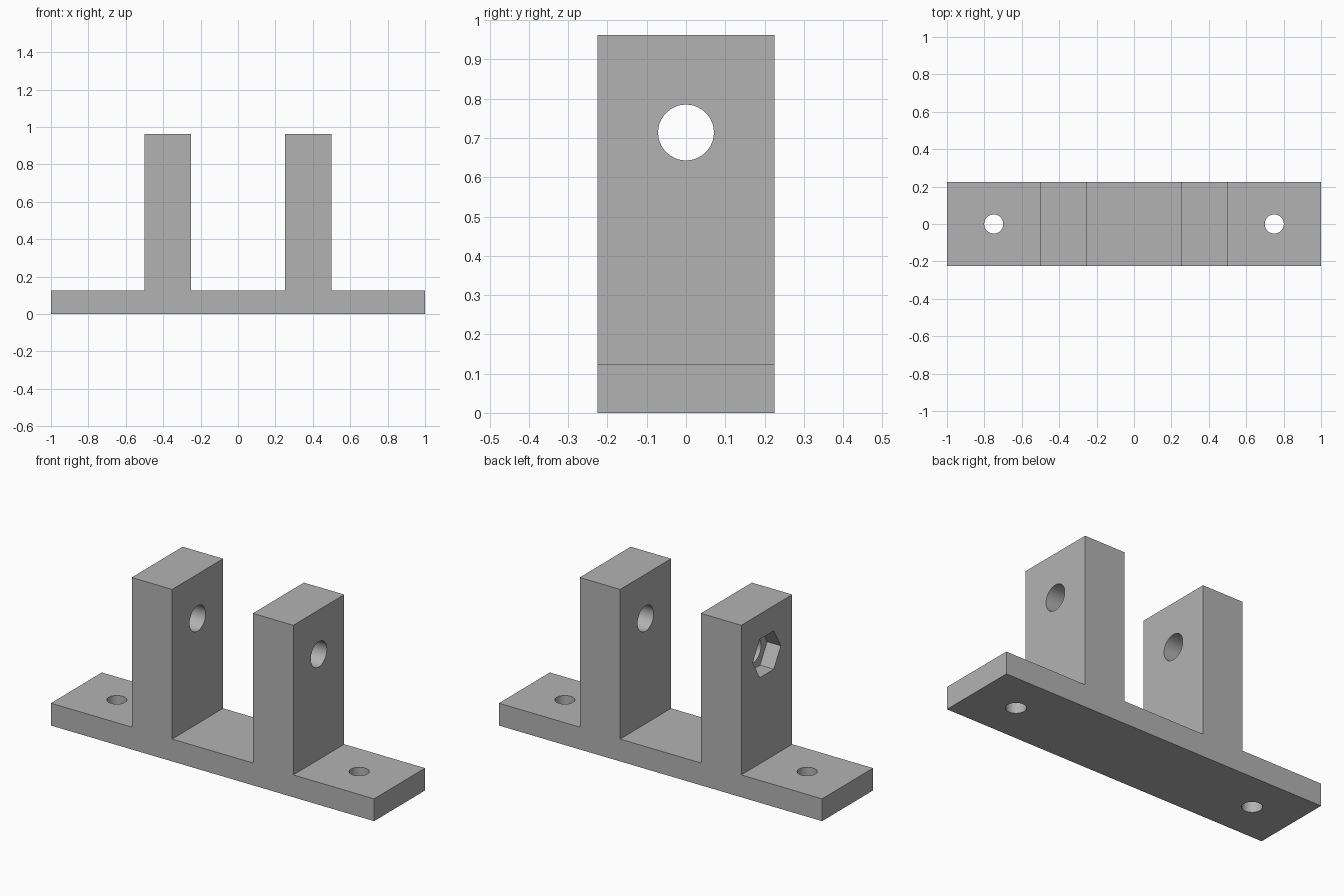
import bpy, bmesh, math
from mathutils import Matrix, Vector

cube = bpy.data.objects.get("Cube")
if cube:
    bpy.data.objects.remove(cube, do_unlink=True)

DEPTH, BASE, TOP = 0.45, 0.125, 0.962
AXLE_Z, AXLE_R, SCREW_R = 0.714, 0.071, 0.051
NUT_R, NUT_DEPTH = 0.124, 0.085

grey = bpy.data.materials.new("plain grey")
grey.use_nodes = True
colour = (0.45, 0.45, 0.45, 1)
grey.diffuse_color = colour
grey.node_tree.nodes["Principled BSDF"].inputs["Base Color"].default_value = colour


def finish(name, bm):
    bmesh.ops.recalc_face_normals(bm, faces=bm.faces)
    mesh = bpy.data.meshes.new(name)
    bm.to_mesh(mesh)
    bm.free()
    mesh.materials.append(grey)
    obj = bpy.data.objects.new(name, mesh)
    bpy.context.collection.objects.link(obj)
    return obj


def cutter(name, sides, radius, length, centre, along_x=False):
    bm = bmesh.new()
    turn = Matrix.Rotation(math.pi / 2, 4, "Y") if along_x else Matrix()
    bmesh.ops.create_cone(bm, cap_ends=True, segments=sides, radius1=radius,
                          radius2=radius, depth=length,
                          matrix=Matrix.Translation(centre) @ turn)
    return finish(name, bm)


# Bracket body: half outline mirrored across x, then extruded front to back
half = [(1, 0), (1, BASE), (0.5, BASE), (0.5, TOP), (0.25, TOP), (0.25, BASE)]
outline = half + [(-x, z) for x, z in reversed(half)]
bm = bmesh.new()
face = bm.faces.new([bm.verts.new((x, -DEPTH / 2, z)) for x, z in outline])
extruded = bmesh.ops.extrude_face_region(bm, geom=[face])["geom"]
bmesh.ops.translate(bm, vec=Vector((0, DEPTH, 0)),
                    verts=[v for v in extruded if isinstance(v, bmesh.types.BMVert)])
bracket = finish("bracket", bm)

# Axle bore, hexagonal nut pocket on the -x upright, and screw holes
cutters = [cutter("axle_bore", 64, AXLE_R, 1.4, (0, 0, AXLE_Z), True)]
pocket = cutter("nut_pocket", 6, NUT_R, NUT_DEPTH * 2, (-0.5, 0, AXLE_Z), True)
# Turn the pocket so two corners point front and back
points_y = max(abs(v.co.y) for v in pocket.data.vertices)
if points_y < NUT_R * 0.95:
    pivot = Matrix.Translation((-0.5, 0, AXLE_Z))
    pocket.data.transform(pivot @ Matrix.Rotation(math.pi / 6, 4, "X") @ pivot.inverted())
cutters.append(pocket)
for side in (-1, 1):
    cutters.append(cutter("screw_hole", 48, SCREW_R, 0.4, (side * 0.75, 0, BASE / 2)))

# Cut the holes and bake the result
for tool in cutters:
    mod = bracket.modifiers.new(tool.name, "BOOLEAN")
    mod.operation = "DIFFERENCE"
    mod.solver = "EXACT"
    mod.object = tool
bpy.context.view_layer.update()
result = bpy.data.meshes.new_from_object(
    bracket.evaluated_get(bpy.context.evaluated_depsgraph_get()))
bracket.modifiers.clear()
bracket.data = result
for tool in cutters:
    bpy.data.objects.remove(tool, do_unlink=True)

# Smooth bores with crisp edges
bpy.ops.object.select_all(action="DESELECT")
bracket.select_set(True)
bpy.context.view_layer.objects.active = bracket
bpy.ops.object.shade_smooth_by_angle(angle=math.radians(30))
